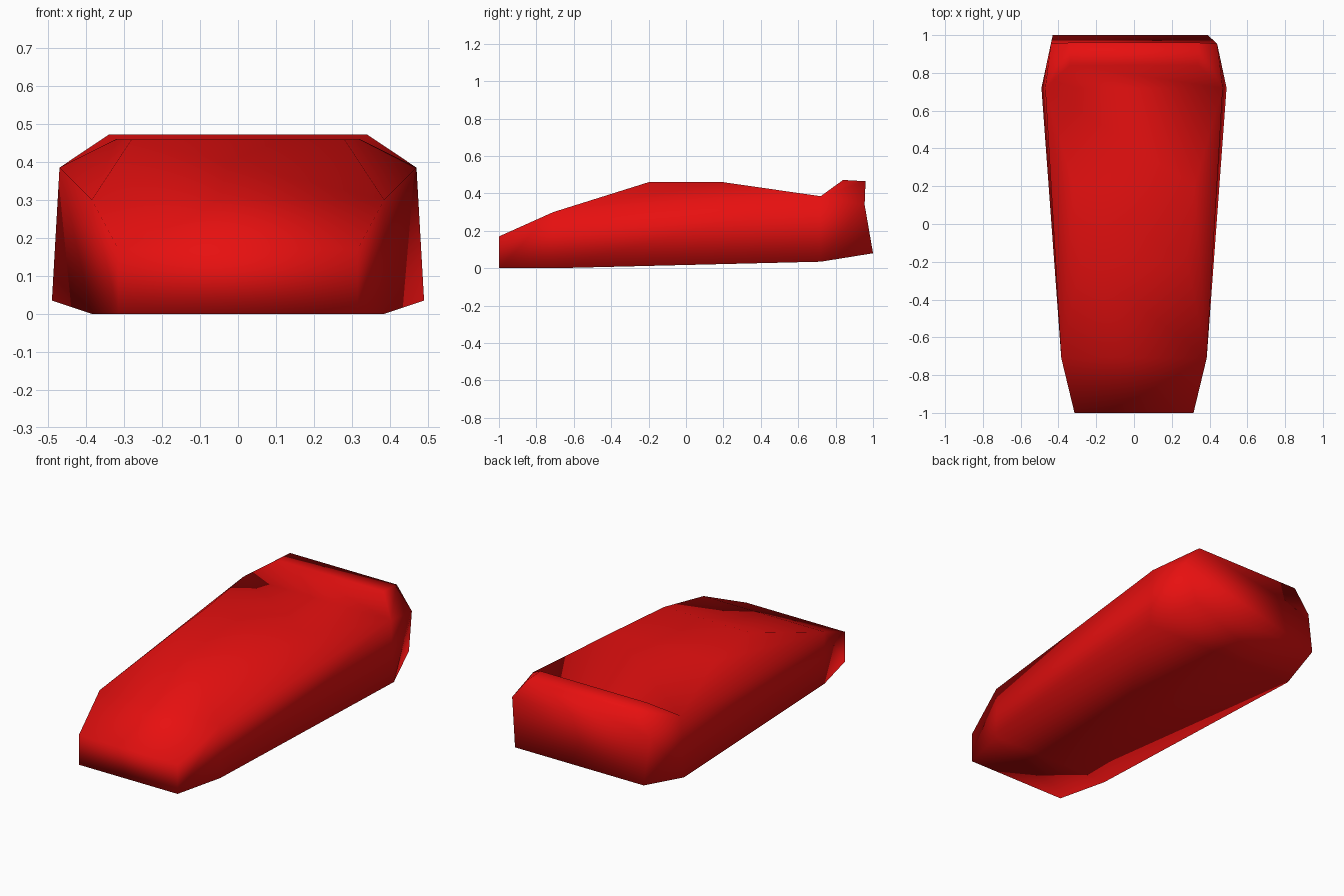
import bpy
import bmesh

if "Cube" in bpy.data.objects:
    bpy.data.objects.remove(bpy.data.objects["Cube"], do_unlink=True)

# Red paint
paint = bpy.data.materials.new("red_paint")
paint.use_nodes = True
red = (0.8, 0.005, 0.005, 1)
paint.diffuse_color = red
paint.node_tree.nodes["Principled BSDF"].inputs["Base Color"].default_value = red

# Corner points of the left half
corners = {
    "nose_low": (0.315, -1.0, 0.0),
    "nose_high": (0.315, -1.0, 0.17),
    "sill_front": (0.385, -0.71, 0.0),
    "cowl": (0.385, -0.71, 0.30),
    "roof_front": (0.28, -0.2, 0.46),
    "roof_back": (0.32, 0.2, 0.46),
    "sill_back": (0.49, 0.72, 0.035),
    "haunch": (0.47, 0.72, 0.385),
    "lip_front": (0.34, 0.84, 0.472),
    "lip_back": (0.34, 0.96, 0.465),
    "tail_high": (0.44, 0.955, 0.34),
    "tail_low": (0.41, 1.0, 0.08),
}

# Panels on each side
side_panels = [
    ("nose_low", "sill_front", "cowl", "nose_high"),
    ("sill_front", "sill_back", "haunch", "cowl"),
    ("cowl", "haunch", "roof_back"),
    ("cowl", "roof_back", "roof_front"),
    ("sill_back", "tail_low", "tail_high", "haunch"),
    ("haunch", "tail_high", "lip_back", "lip_front"),
]

# Rails joined across the body, running all the way round lengthwise
rails = ["nose_low", "nose_high", "cowl", "roof_front", "roof_back", "haunch",
         "lip_front", "lip_back", "tail_high", "tail_low", "sill_back", "sill_front"]

bm = bmesh.new()
left = {n: bm.verts.new(p) for n, p in corners.items()}
right = {n: bm.verts.new((-x, y, z)) for n, (x, y, z) in corners.items()}
for half in (left, right):
    for panel in side_panels:
        bm.faces.new([half[n] for n in panel])
for a, b in zip(rails, rails[1:] + rails[:1]):
    bm.faces.new((left[a], left[b], right[b], right[a]))

# The lower tail edge sits slightly to the right
for half in (left, right):
    half["tail_low"].co.x -= 0.02

bmesh.ops.recalc_face_normals(bm, faces=bm.faces)
for face in bm.faces:
    face.smooth = True

mesh = bpy.data.meshes.new("car_body")
bm.to_mesh(mesh)
bm.free()
mesh.materials.append(paint)
body = bpy.data.objects.new("car_body", mesh)
bpy.context.collection.objects.link(body)
